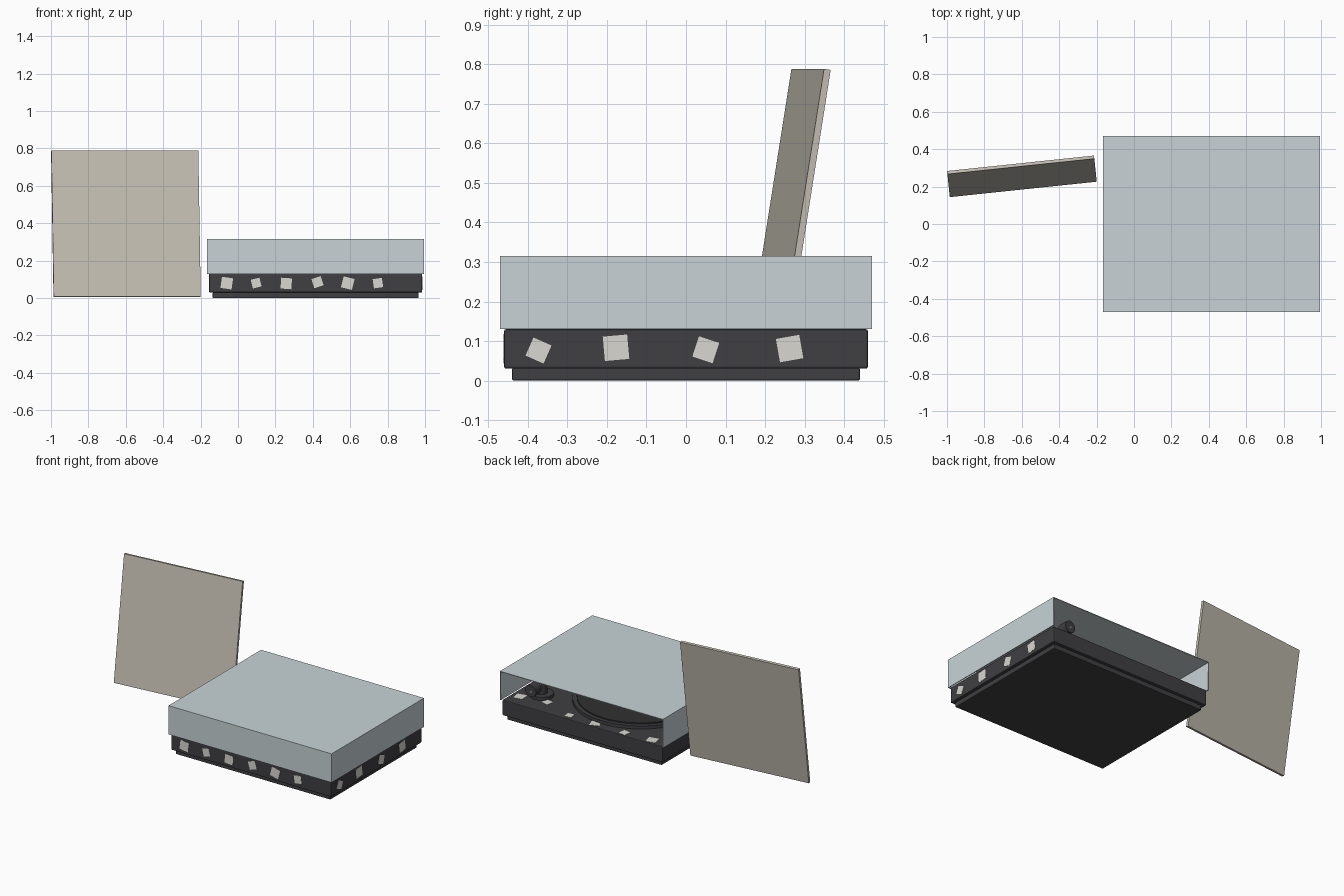
import bpy, bmesh, math
from mathutils import Vector, Matrix

if "Cube" in bpy.data.objects:
    bpy.data.objects.remove(bpy.data.objects["Cube"])


def material(name, rgb):
    m = bpy.data.materials.new(name)
    m.diffuse_color = (*rgb, 1)
    m.use_nodes = True
    m.node_tree.nodes["Principled BSDF"].inputs["Base Color"].default_value = m.diffuse_color
    return m


BLACK = material("black", (0.05, 0.05, 0.055))
VINYL = material("vinyl", (0.03, 0.03, 0.032))
METAL = material("metal", (0.2, 0.2, 0.21))
PALE = material("pale_patch", (0.7, 0.68, 0.64))
CARD = material("card", (0.55, 0.52, 0.45))
COVER = material("cover", (0.58, 0.65, 0.68))


def finish(name, bm, mat):
    mesh = bpy.data.meshes.new(name)
    bm.normal_update()
    bm.to_mesh(mesh)
    bm.free()
    ob = bpy.data.objects.new(name, mesh)
    bpy.context.collection.objects.link(ob)
    mesh.materials.append(mat)
    return ob


def box(name, lo, hi, mat, bevel=0.0):
    lo, hi = Vector(lo), Vector(hi)
    bm = bmesh.new()
    bmesh.ops.create_cube(bm, size=1, matrix=Matrix.Translation((lo + hi) / 2)
                          @ Matrix.Diagonal((*(hi - lo), 1)))
    ob = finish(name, bm, mat)
    if bevel:
        mod = ob.modifiers.new("bevel", 'BEVEL')
        mod.width, mod.segments = bevel, 2
    return ob


def rod(name, a, b, r, mat, sides=24):
    a, b = Vector(a), Vector(b)
    rot = (b - a).to_track_quat('Z', 'Y').to_matrix().to_4x4()
    bm = bmesh.new()
    bmesh.ops.create_cone(bm, cap_ends=True, segments=sides, radius1=r, radius2=r,
                          depth=(b - a).length,
                          matrix=Matrix.Translation((a + b) / 2) @ rot)
    ob = finish(name, bm, mat)
    bpy.context.view_layer.objects.active = ob
    ob.select_set(True)
    bpy.ops.object.shade_smooth_by_angle(angle=math.radians(35))
    ob.select_set(False)
    return ob


# Player body: recessed foot plinth and main deck
box("foot_plinth", (-0.135, -0.44, 0), (0.965, 0.44, 0.032), BLACK, 0.004)
box("deck", (-0.155, -0.46, 0.03), (0.985, 0.46, 0.13), BLACK, 0.005)

# Pale square patches, gathered in one mesh per side
def patches(name, items, frame):
    bm = bmesh.new()
    for u, v, size, angle in items:
        m = (frame @ Matrix.Translation((u, v, 0))
             @ Matrix.Rotation(math.radians(angle), 4, 'Z')
             @ Matrix.Diagonal((size, size, 0.003, 1)))
        bmesh.ops.create_cube(bm, size=1, matrix=m)
    finish(name, bm, PALE)


front = Matrix.Translation((0, -0.46, 0)) @ Matrix.Rotation(math.pi / 2, 4, 'X')
right = (Matrix.Translation((0.985, 0, 0)) @ Matrix.Rotation(math.pi / 2, 4, 'Z')
         @ Matrix.Rotation(math.pi / 2, 4, 'X'))
patches("front_patches", [(-0.06, 0.08, 0.06, -8), (0.097, 0.08, 0.048, 14),
                          (0.258, 0.078, 0.058, -4), (0.425, 0.085, 0.052, 18),
                          (0.587, 0.08, 0.06, -14), (0.748, 0.08, 0.05, 8)], front)
patches("right_patches", [(-0.373, 0.076, 0.05, -24), (-0.177, 0.083, 0.062, 5),
                          (0.05, 0.078, 0.054, -18), (0.262, 0.081, 0.06, 10)], right)
patches("top_patches", [(0.925, 0.365, 0.06, 10), (0.75, 0.34, 0.05, -15),
                        (0.54, 0.413, 0.045, 5), (0.352, 0.417, 0.06, 20),
                        (0.14, 0.425, 0.05, -10), (-0.05, 0.415, 0.06, 12)],
        Matrix.Translation((0, 0, 0.13)))

# Platter, record, label and spindle
def disc(name, r, z0, z1, mat, sides=64):
    return rod(name, (0.32, 0, z0), (0.32, 0, z1), r, mat, sides)


disc("platter", 0.40, 0.128, 0.150, BLACK)
disc("record", 0.375, 0.150, 0.158, VINYL)
disc("record_label", 0.125, 0.158, 0.160, CARD, 48)
disc("spindle", 0.009, 0.158, 0.185, METAL, 16)

# Tonearm with pivot, counterweight and cartridge
rod("arm_base", (0.83, 0.28, 0.128), (0.83, 0.28, 0.15), 0.07, BLACK, 32)
rod("arm_pivot", (0.83, 0.28, 0.15), (0.83, 0.28, 0.225), 0.032, BLACK)
rod("arm_tube_rear", (0.82, 0.41, 0.21), (0.83, 0.10, 0.205), 0.011, METAL, 12)
rod("arm_tube_front", (0.83, 0.105, 0.205), (0.66, -0.19, 0.185), 0.010, METAL, 12)
rod("counterweight", (0.823, 0.35, 0.21), (0.82, 0.41, 0.21), 0.038, BLACK)
head = box("cartridge", (-0.018, -0.035, -0.015), (0.018, 0.035, 0.010), BLACK)
head.location = (0.655, -0.2, 0.182)
head.rotation_euler.z = math.radians(-30)

# Dust cover: open below and at the back
cover = box("dust_cover", (-0.165, -0.47, 0.13), (0.995, 0.47, 0.315), COVER)
bm = bmesh.new()
bm.from_mesh(cover.data)
bmesh.ops.delete(bm, geom=[f for f in bm.faces if f.normal.z < -0.5 or f.normal.y > 0.5],
                 context='FACES_ONLY')
bm.to_mesh(cover.data)
bm.free()
wall = cover.modifiers.new("wall", 'SOLIDIFY')
wall.thickness, wall.offset = 0.006, -1

# Record sleeve leaning back beside the player
sleeve = box("record_sleeve", (-0.395, 0, 0), (0.395, 0.017, 0.79), CARD)
sleeve.rotation_euler = (math.radians(-9), 0, math.radians(6))
sleeve.location = (-0.592, 0.185, 0.008)
